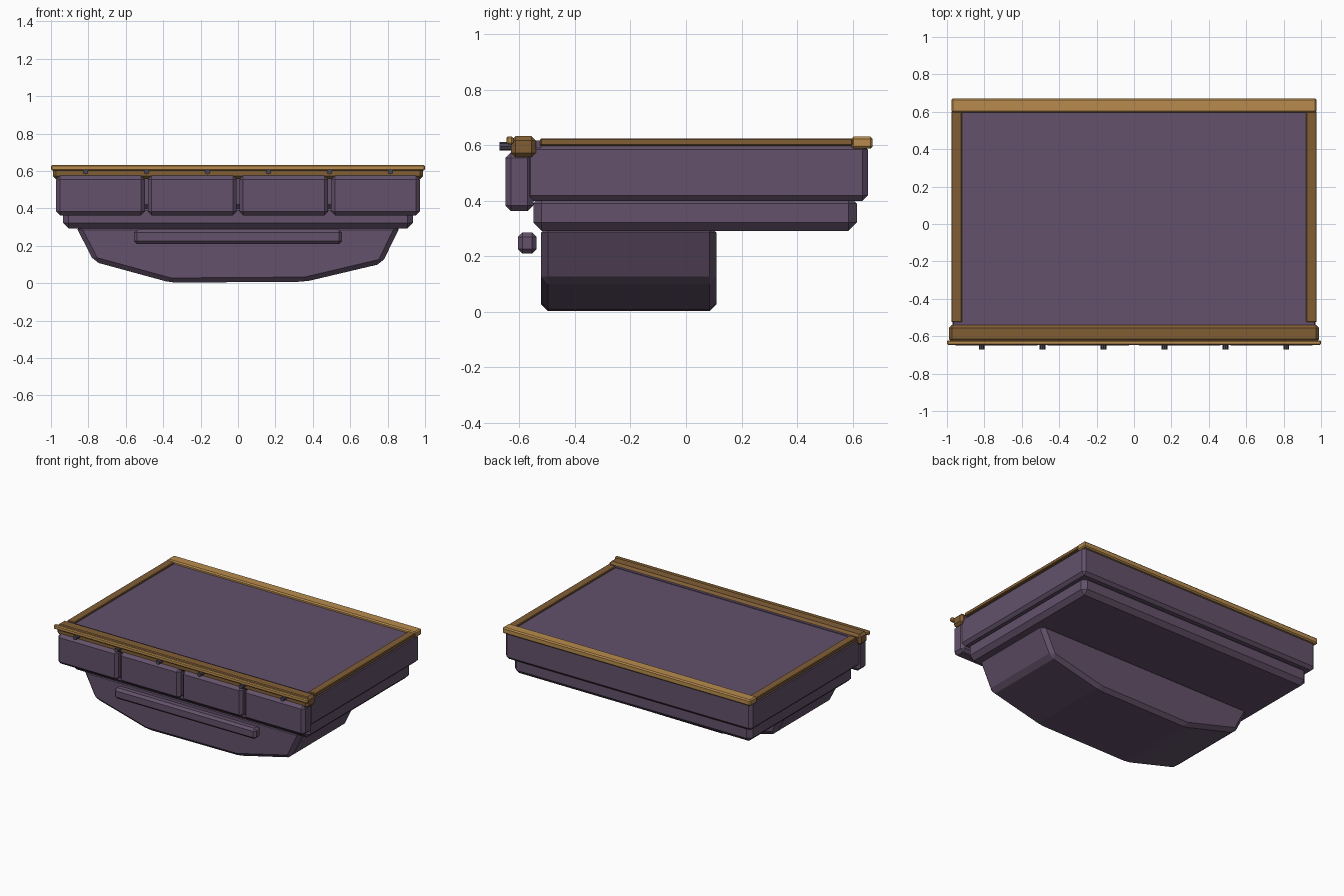
import bpy

cube = bpy.data.objects.get("Cube")
if cube:
    bpy.data.objects.remove(cube, do_unlink=True)


def material(name, rgb):
    m = bpy.data.materials.new(name)
    m.use_nodes = True
    col = (*rgb, 1)
    m.diffuse_color = col
    m.node_tree.nodes["Principled BSDF"].inputs["Base Color"].default_value = col
    return m


plum = material("dusky plum", (0.125, 0.083, 0.145))
brown = material("brown wood", (0.22, 0.112, 0.036))
gold = material("pale gold wood", (0.48, 0.26, 0.075))
iron = material("dark iron", (0.07, 0.06, 0.085))


def make(name, verts, faces, mat, bevel):
    """Flat-shaded object from a mesh, with chamfered edges."""
    me = bpy.data.meshes.new(name)
    me.from_pydata(verts, [], faces)
    me.materials.append(mat)
    ob = bpy.data.objects.new(name, me)
    bpy.context.collection.objects.link(ob)
    if bevel:
        mod = ob.modifiers.new("chamfer", "BEVEL")
        mod.width = bevel
        mod.segments = 1
        mod.limit_method = "ANGLE"
        mod.angle_limit = 0.15
    return ob


def prism(name, profile, y0, y1, mat, bevel=0.0):
    """Extrude an x-z outline, counter-clockwise from the front, along y."""
    n = len(profile)
    verts = [(x, y, z) for y in (y0, y1) for x, z in profile]
    faces = [tuple(range(n)), tuple(reversed(range(n, 2 * n)))]
    faces += [(i, i + n, (i + 1) % n + n, (i + 1) % n) for i in range(n)]
    return make(name, verts, faces, mat, bevel)


def box(name, x, y, z, mat, bevel=0.0):
    outline = [(x[0], z[0]), (x[1], z[0]), (x[1], z[1]), (x[0], z[1])]
    return prism(name, outline, y[0], y[1], mat, bevel)


# Stacked body and deck
box("upper_body", (-0.97, 0.97), (-0.58, 0.655), (0.40, 0.605), plum, 0.02)
box("lower_body", (-0.935, 0.935), (-0.55, 0.615), (0.292, 0.42), plum, 0.03)
box("deck", (-0.93, 0.93), (-0.54, 0.60), (0.57, 0.612), plum)
box("deck_front_sill", (-0.965, 0.965), (-0.55, -0.522), (0.59, 0.617), plum)

# Faceted keel under the front half
keel = [(-0.87, 0.31), (-0.77, 0.115), (-0.36, 0.003),
        (0.36, 0.008), (0.77, 0.105), (0.87, 0.31)]
prism("keel", keel, -0.522, 0.11, plum, 0.025)

# Front panels and bumper bar
for i in range(4):
    cx = (i - 1.5) * 0.49
    box(f"front_panel_{i + 1}", (cx - 0.237, cx + 0.237), (-0.65, -0.55),
        (0.363, 0.575), plum, 0.02)
box("bumper_bar", (-0.557, 0.557), (-0.605, -0.538), (0.21, 0.286), plum, 0.016)

# Wooden rails around the deck
box("front_rail", (-0.99, 0.99), (-0.63, -0.54), (0.557, 0.633), brown, 0.016)
box("front_trim", (-1.0, 1.0), (-0.647, -0.622), (0.603, 0.632), gold, 0.006)
box("back_rail", (-0.976, 0.976), (0.595, 0.672), (0.588, 0.631), gold, 0.008)
for side, s in (("left", 1), ("right", -1)):
    box(f"{side}_rail", sorted((s * 0.92, s * 0.977)), (-0.525, 0.60),
        (0.598, 0.624), brown, 0.004)

# Pegs along the front trim
for i in range(6):
    bpy.ops.mesh.primitive_cylinder_add(
        vertices=8, radius=0.015, depth=0.05,
        location=((i - 2.5) * 0.326, -0.646, 0.596), rotation=(1.5708, 0, 0))
    peg = bpy.context.object
    peg.name = f"front_peg_{i + 1}"
    peg.data.materials.append(iron)
